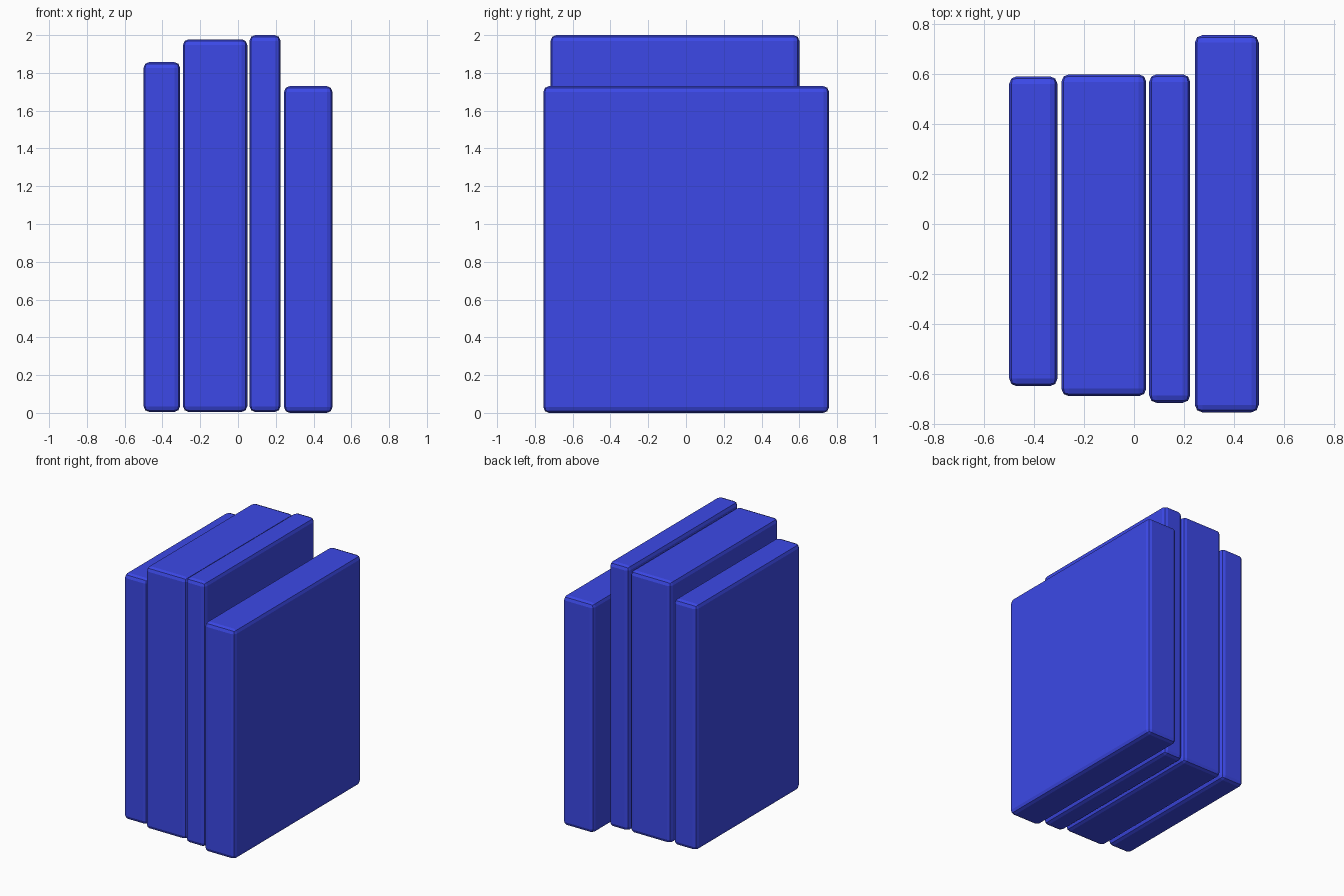
import bpy

cube = bpy.data.objects.get("Cube")
if cube:
    bpy.data.objects.remove(cube, do_unlink=True)

# One cover colour for every book
blue = bpy.data.materials.new("cover_blue")
blue.use_nodes = True
colour = (0.045, 0.066, 0.8, 1)
blue.diffuse_color = colour
blue.node_tree.nodes["Principled BSDF"].inputs["Base Color"].default_value = colour


def book(name, low, high):
    """Upright slab with softly rounded edges between two corners."""
    centre = [(a + b) / 2 for a, b in zip(low, high)]
    bpy.ops.mesh.primitive_cube_add(size=1, location=centre)
    obj = bpy.context.object
    obj.name = name
    obj.scale = [b - a for a, b in zip(low, high)]
    bpy.ops.object.transform_apply(location=False, rotation=False, scale=True)
    obj.data.materials.append(blue)
    bevel = obj.modifiers.new("rounded_edges", "BEVEL")
    bevel.width = 0.03
    bevel.segments = 2
    bpy.ops.object.modifier_apply(modifier=bevel.name)


# Row of books from the right side to the left side
book("right_book", (-0.5, -0.65, 0.005), (-0.307, 0.592, 1.857))
book("thick_book", (-0.291, -0.69, 0.005), (0.049, 0.6, 1.978))
book("thin_book", (0.061, -0.717, 0.005), (0.225, 0.6, 2.0))
book("left_book", (0.244, -0.755, 0.0), (0.5, 0.757, 1.73))
